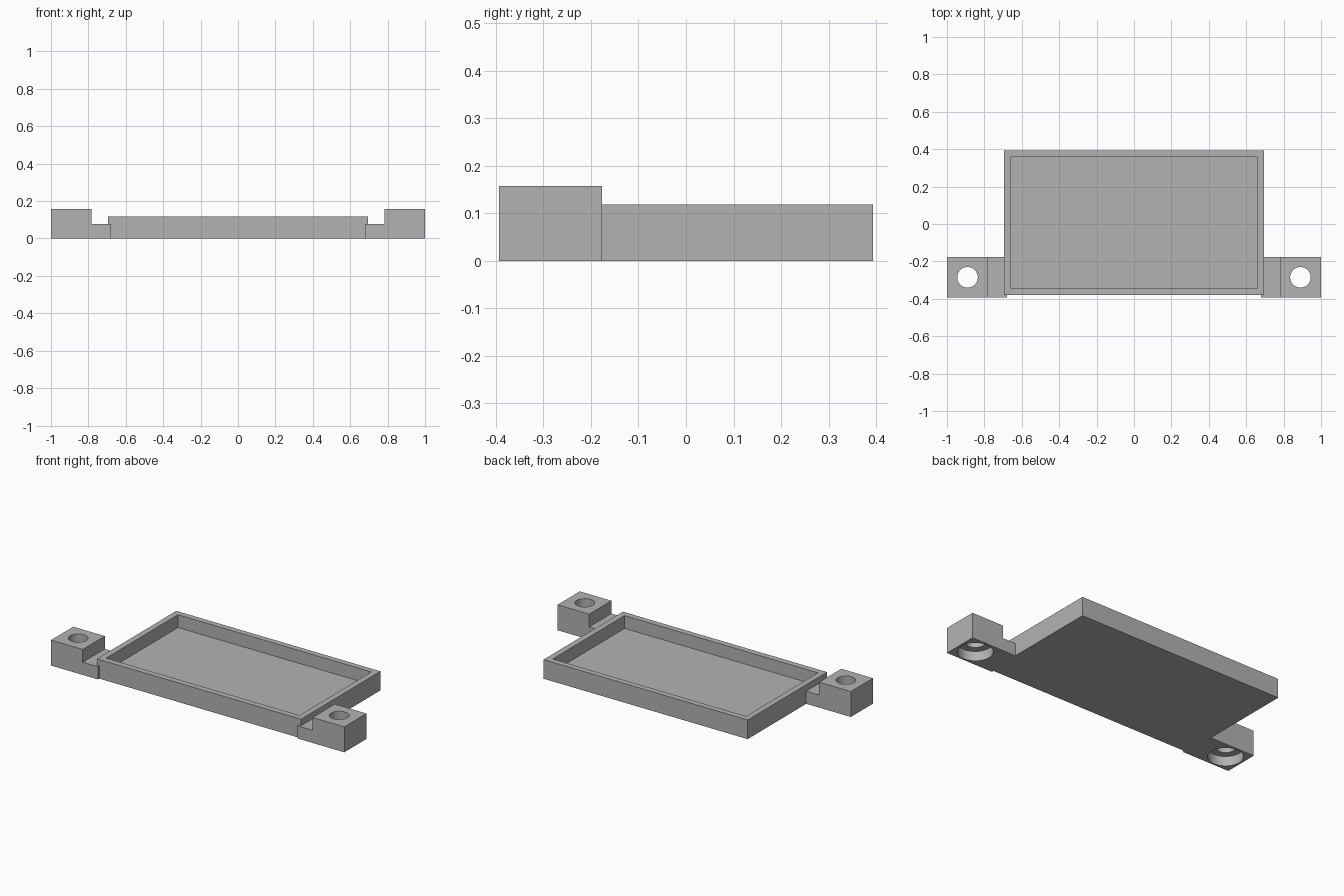
import bpy
import bmesh
from mathutils import Matrix

cube = bpy.data.objects.get("Cube")
if cube:
    bpy.data.objects.remove(cube, do_unlink=True)

grey = bpy.data.materials.new("plain grey")
grey.use_nodes = True
COLOUR = (0.45, 0.45, 0.45, 1)
grey.diffuse_color = COLOUR
grey.node_tree.nodes["Principled BSDF"].inputs["Base Color"].default_value = COLOUR


def finish(name, bm):
    mesh = bpy.data.meshes.new(name)
    bm.to_mesh(mesh)
    bm.free()
    mesh.materials.append(grey)
    obj = bpy.data.objects.new(name, mesh)
    bpy.context.collection.objects.link(obj)
    return obj


def box(name, lo, hi):
    bm = bmesh.new()
    size = [b - a for a, b in zip(lo, hi)]
    centre = [(a + b) / 2 for a, b in zip(lo, hi)]
    bmesh.ops.create_cube(bm, size=1, matrix=Matrix.Translation(centre) @ Matrix.Diagonal((*size, 1)))
    return finish(name, bm)


def cylinder(name, x, y, radius, z0, z1):
    bm = bmesh.new()
    bmesh.ops.create_cone(bm, cap_ends=True, segments=64, radius1=radius, radius2=radius,
                          depth=z1 - z0, matrix=Matrix.Translation((x, y, (z0 + z1) / 2)))
    return finish(name, bm)


def combine(obj, other, operation):
    mod = obj.modifiers.new(operation.lower(), "BOOLEAN")
    mod.operation = operation
    mod.solver = "EXACT"
    mod.object = other
    bpy.context.view_layer.objects.active = obj
    bpy.ops.object.modifier_apply(modifier=mod.name)
    bpy.data.objects.remove(other, do_unlink=True)


# Open tray with a thin floor and rim
tray = box("tray", (-0.696, -0.38, 0), (0.696, 0.393, 0.118))
combine(tray, box("tray_cavity", (-0.659, -0.343, 0.039), (0.659, 0.357, 0.3)), "DIFFERENCE")

# Mounting ears: low tab, raised block, screw hole with a wide recess underneath
FRONT, BACK = -0.393, -0.177
for side, name in ((1, "left"), (-1, "right")):
    def span(a, b):
        return sorted((side * a, side * b))

    x0, x1 = span(0.784, 1)
    block = box(name + "_ear_block", (x0, FRONT, 0), (x1, BACK, 0.157))
    cx, cy = side * 0.89, (FRONT + BACK) / 2
    combine(block, cylinder("screw_hole", cx, cy, 0.055, -0.1, 0.3), "DIFFERENCE")
    combine(block, cylinder("recess", cx, cy, 0.098, -0.1, 0.059), "DIFFERENCE")
    x0, x1 = span(0.68, 0.784)
    tab = box(name + "_ear_tab", (x0, FRONT, 0), (x1, BACK, 0.078))
    combine(tray, tab, "UNION")
    bpy.ops.object.select_all(action="DESELECT")
    block.select_set(True)
    bpy.context.view_layer.objects.active = block
    bpy.ops.object.shade_smooth_by_angle()
